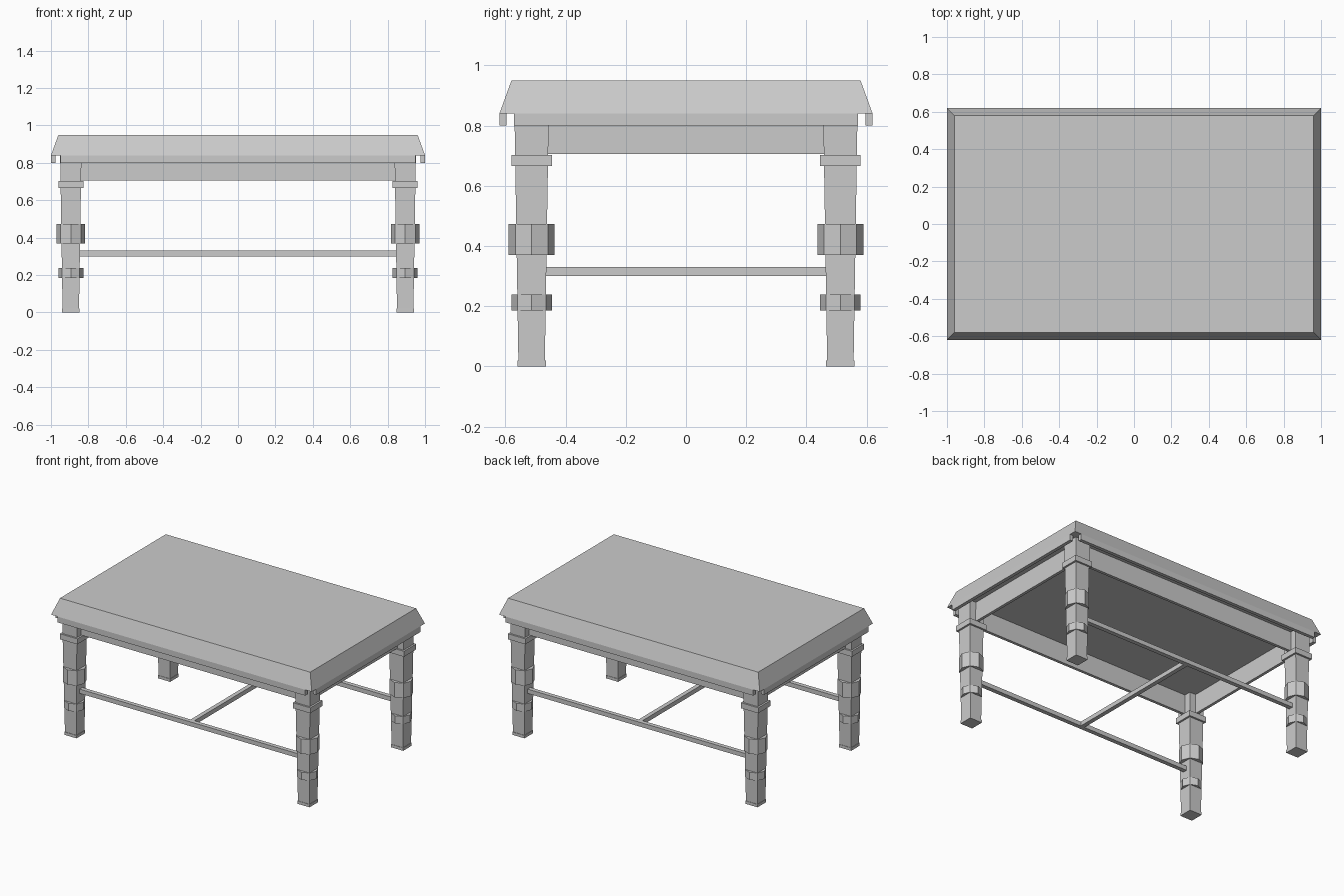
import bpy
import bmesh
import math

cube = bpy.data.objects.get("Cube")
if cube:
    bpy.data.objects.remove(cube, do_unlink=True)

grey = bpy.data.materials.new("plain grey")
grey.use_nodes = True
colour = (0.6, 0.6, 0.6, 1)
grey.diffuse_color = colour
grey.node_tree.nodes["Principled BSDF"].inputs["Base Color"].default_value = colour


def finish(name, bm):
    bmesh.ops.recalc_face_normals(bm, faces=bm.faces)
    mesh = bpy.data.meshes.new(name)
    bm.to_mesh(mesh)
    bm.free()
    mesh.materials.append(grey)
    obj = bpy.data.objects.new(name, mesh)
    bpy.context.collection.objects.link(obj)
    return obj


def block(name, centre, bottom, top, z0, z1):
    """Box whose half sizes change from bottom to top."""
    bm = bmesh.new()
    bmesh.ops.create_cube(bm, size=2)
    for v in bm.verts:
        half = top if v.co.z > 0 else bottom
        v.co = (centre[0] + v.co.x * half[0],
                centre[1] + v.co.y * half[1],
                z1 if v.co.z > 0 else z0)
    return finish(name, bm)


def bar(name, centre, half, z0, z1):
    return block(name, centre, half, half, z0, z1)


def octagon_collar(name, centre, radius, z0, z1):
    bm = bmesh.new()
    rings = []
    for z in (z0, z1):
        rings.append([bm.verts.new((centre[0] + radius * math.cos(i * math.pi / 4),
                                    centre[1] + radius * math.sin(i * math.pi / 4), z))
                      for i in range(8)])
    low, high = rings
    bm.faces.new(low)
    bm.faces.new(high)
    for i in range(8):
        j = (i + 1) % 8
        bm.faces.new((low[i], low[j], high[j], high[i]))
    return finish(name, bm)


LEG_X, LEG_Y = 0.894, 0.513
UNDERSIDE = 0.84

# Table top with sloping edges
block("table_top", (0, 0), (1.0, 0.62), (0.96, 0.58), UNDERSIDE, 0.95)

# Hanging rim, open at the corners, with aprons and stretchers on opposite sides
for s, end, side in ((-1, "front", "right"), (1, "back", "left")):
    bar(end + "_rim", (0, s * 0.608), (0.95, 0.012), 0.80, UNDERSIDE)
    bar(side + "_rim", (s * 0.988, 0), (0.012, 0.571), 0.80, UNDERSIDE)
    bar(end + "_apron", (0, s * LEG_Y), (LEG_X - 0.05, 0.01), 0.705, UNDERSIDE)
    bar(side + "_apron", (s * LEG_X, 0), (0.01, LEG_Y - 0.05), 0.705, UNDERSIDE)
    bar(end + "_stretcher", (0, s * LEG_Y), (LEG_X - 0.04, 0.015), 0.30, 0.33)

# Bar joining the two long stretchers
bar("cross_stretcher", (0, 0), (0.015, LEG_Y - 0.015), 0.30, 0.33)

# Four tapered legs with feet and collars
for sx, side in ((-1, "right"), (1, "left")):
    for sy, end in ((-1, "front"), (1, "back")):
        at = (sx * LEG_X, sy * LEG_Y)
        tag = end + "_" + side + "_"
        block(tag + "leg", at, (0.044, 0.044), (0.057, 0.057), 0.02, UNDERSIDE)
        bar(tag + "foot", at, (0.047, 0.047), 0, 0.02)
        bar(tag + "upper_collar", at, (0.067, 0.067), 0.665, 0.703)
        octagon_collar(tag + "middle_collar", at, 0.076, 0.37, 0.473)
        octagon_collar(tag + "lower_collar", at, 0.067, 0.185, 0.238)
